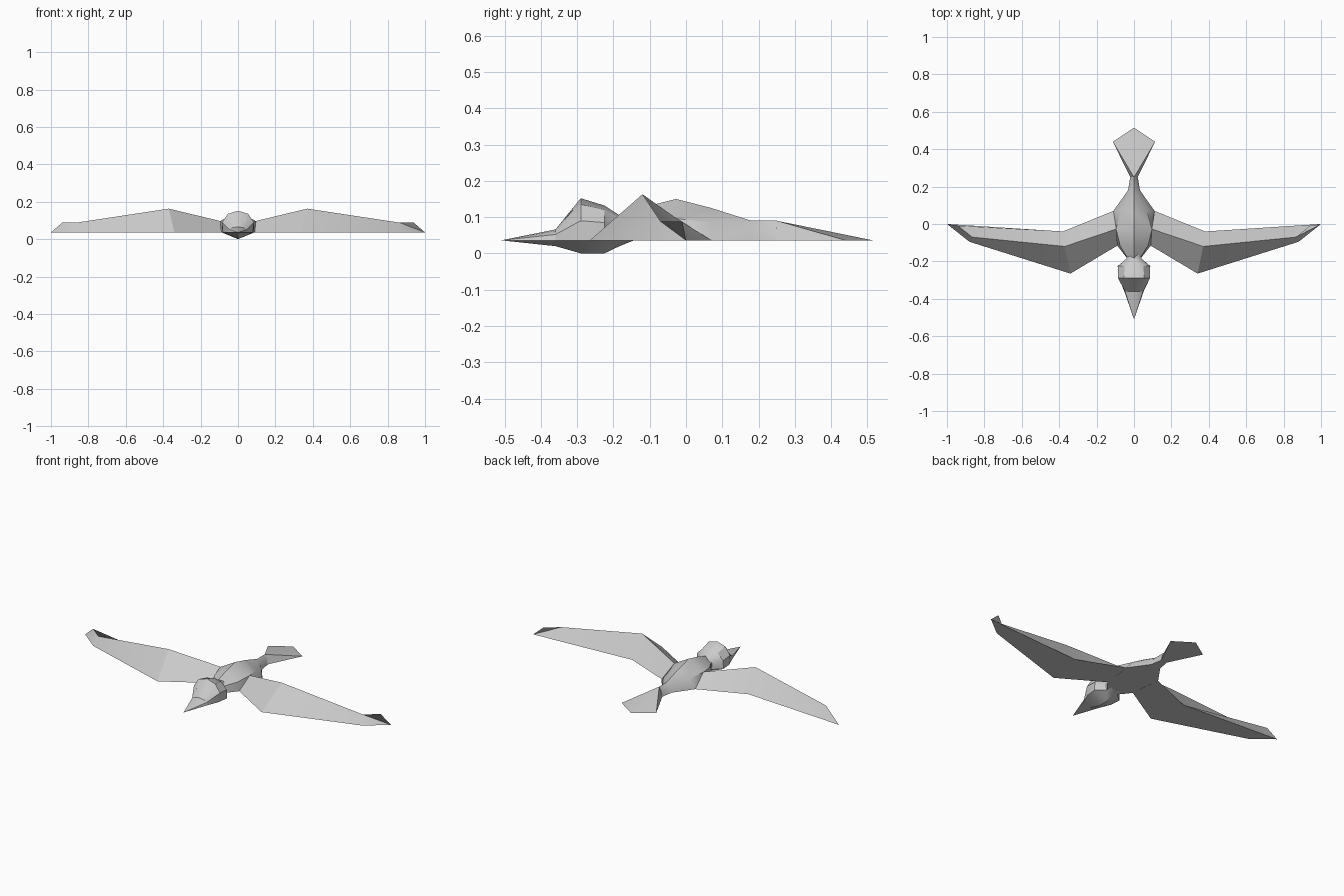
import bpy, bmesh, math

cube = bpy.data.objects.get("Cube")
if cube:
    bpy.data.objects.remove(cube, do_unlink=True)

# One plain grey for the whole bird
grey = bpy.data.materials.new("plain_grey")
grey.use_nodes = True
colour = (0.6, 0.6, 0.6, 1.0)
grey.diffuse_color = colour
grey.node_tree.nodes["Principled BSDF"].inputs["Base Color"].default_value = colour

BASE = 0.036  # height of the flat underside


def make_object(name, verts, faces, angle=30):
    mesh = bpy.data.meshes.new(name)
    mesh.from_pydata(verts, [], faces)
    bm = bmesh.new()
    bm.from_mesh(mesh)
    bmesh.ops.remove_doubles(bm, verts=bm.verts, dist=0.0005)
    bmesh.ops.recalc_face_normals(bm, faces=bm.faces)
    bm.to_mesh(mesh)
    bm.free()
    mesh.materials.append(grey)
    obj = bpy.data.objects.new(name, mesh)
    bpy.context.collection.objects.link(obj)
    bpy.ops.object.select_all(action='DESELECT')
    obj.select_set(True)
    bpy.context.view_layer.objects.active = obj
    bpy.ops.object.shade_smooth_by_angle(angle=math.radians(angle))
    return obj


def loft(name, sections):
    """Skin half sections (y, [(x, z), ...]) mirrored across x = 0."""
    verts, faces = [], []
    for y, half in sections:
        ring = half + [(-x, z) for x, z in reversed(half) if x > 0]
        verts += [(x, y, z) for x, z in ring]
    n = len(verts) // len(sections)
    for s in range(len(sections) - 1):
        for i in range(n):
            j = (i + 1) % n
            faces.append((s * n + i, s * n + j, (s + 1) * n + j, (s + 1) * n + i))
    faces += [tuple(range(n)), tuple(range(len(verts) - n, len(verts)))]
    return make_object(name, verts, faces)


# Body with a flat belly, from the neck to the base of the tail
loft("body", [
    (-0.185, [(0.035, BASE), (0.032, 0.075), (0, 0.105)]),
    (-0.115, [(0.09, BASE), (0.075, 0.085), (0, 0.128)]),
    (-0.027, [(0.097, BASE), (0.096, 0.096), (0, 0.15)]),
    (0.07, [(0.11, BASE), (0.07, 0.085), (0, 0.125)]),
    (0.18, [(0.032, BASE), (0.022, 0.07), (0, 0.09)]),
    (0.25, [(0.02, BASE), (0.012, 0.07), (0, 0.09)]),
])

# Head: keel, jaw, cheek, brow and crown at each section
loft("head", [
    (-0.36, [(0, 0.02), (0.052, BASE), (0.048, 0.052), (0.028, 0.062), (0, 0.066)]),
    (-0.29, [(0, 0.0), (0.08, BASE), (0.085, 0.09), (0.055, 0.135), (0, 0.152)]),
    (-0.225, [(0, 0.0), (0.087, BASE), (0.085, 0.085), (0.05, 0.12), (0, 0.132)]),
    (-0.185, [(0, 0.019), (0.038, BASE), (0.04, 0.072), (0.022, 0.097), (0, 0.106)]),
    (-0.145, [(0, 0.0355), (0.035, BASE), (0.035, 0.07), (0.02, 0.09), (0, 0.1)]),
])

# Beak tapering to a point
make_object("beak", [(0, -0.36, 0.02), (0.052, -0.36, BASE), (0.048, -0.36, 0.052),
                     (0.028, -0.36, 0.062), (0, -0.36, 0.066), (-0.028, -0.36, 0.062),
                     (-0.048, -0.36, 0.052), (-0.052, -0.36, BASE), (0, -0.51, BASE)],
            [(i, (i + 1) % 8, 8) for i in range(8)] + [tuple(range(8))])

# Fan tail with a central ridge
make_object("tail", [(0, 0.25, 0.09), (0, 0.515, BASE), (0.02, 0.25, BASE), (0.113, 0.44, BASE),
                     (-0.02, 0.25, BASE), (-0.113, 0.44, BASE)],
            [(0, 2, 3), (0, 3, 1), (0, 5, 4), (0, 1, 5), (2, 4, 5, 1, 3), (0, 4, 2)])

# Wings: flat underside, a raised ridge with an elbow, and a cut tip
for side, name in ((1, "left"), (-1, "right")):
    points = [
        (0.088, -0.115, BASE), (0.34, -0.265, BASE), (0.88, -0.095, BASE),   # leading edge
        (1.0, 0.0, BASE), (0.38, -0.04, BASE), (0.11, 0.07, BASE),           # tip, trailing edge
        (0.095, -0.027, 0.097), (0.37, -0.12, 0.163),                        # ridge
        (0.866, -0.07, 0.088), (0.94, -0.01, 0.088),                         # ridge end
    ]
    make_object(name + "_wing", [(side * x, y, z) for x, y, z in points], [
        (0, 1, 7, 6), (1, 2, 8, 7), (2, 3, 9, 8),     # front slopes
        (7, 8, 9, 3, 4), (6, 7, 4, 5),                # rear slopes
        (0, 5, 4, 3, 2, 1), (0, 6, 5),                # underside, root
    ])

# Small eye plates lying on the sloping brow
for side, name in ((1, "left"), (-1, "right")):
    make_object(name + "_eye",
                [(side * x, y, z) for x, y, z in (
                    (0.030, -0.335, 0.0945), (0.040, -0.335, 0.0915),
                    (0.043, -0.312, 0.1175), (0.033, -0.312, 0.1205))],
                [(0, 1, 2, 3) if side > 0 else (3, 2, 1, 0)])
